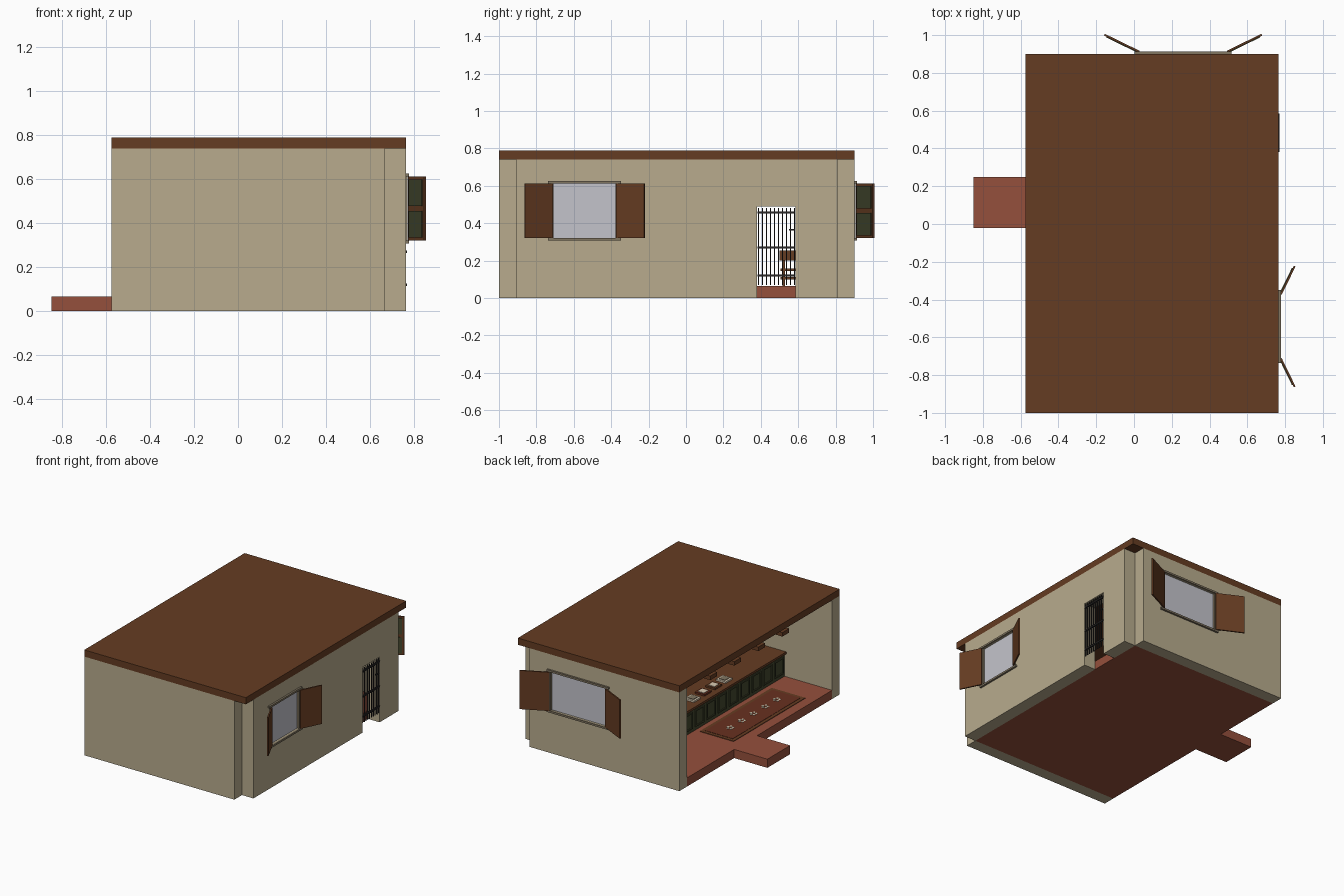
import bpy, bmesh, math
from mathutils import Matrix, Vector

if "Cube" in bpy.data.objects:
    bpy.data.objects.remove(bpy.data.objects["Cube"], do_unlink=True)


def material(name, r, g, b):
    m = bpy.data.materials.new(name)
    m.use_nodes = True
    m.diffuse_color = (r, g, b, 1)
    bsdf = next(n for n in m.node_tree.nodes if n.type == "BSDF_PRINCIPLED")
    bsdf.inputs["Base Color"].default_value = (r, g, b, 1)
    bsdf.inputs["Roughness"].default_value = 0.8
    return m


PLASTER = material("beige plaster", 0.48, 0.41, 0.27)
WOOD = material("brown wood", 0.13, 0.045, 0.016)
CLAY = material("terracotta", 0.30, 0.08, 0.045)
GREEN = material("olive green", 0.055, 0.062, 0.026)
GLASS = material("pale glass", 0.55, 0.55, 0.60)
STONE = material("grey stone", 0.22, 0.18, 0.12)
IRON = material("black iron", 0.02, 0.018, 0.018)
CREAM = material("cream", 0.70, 0.60, 0.45)
RUG = material("rust red", 0.14, 0.03, 0.014)


def finish(name, bm, mat):
    mesh = bpy.data.meshes.new(name)
    bm.to_mesh(mesh)
    bm.free()
    mesh.materials.append(mat)
    ob = bpy.data.objects.new(name, mesh)
    bpy.context.collection.objects.link(ob)
    return ob


def boxes(name, mat, parts, frame=Matrix()):
    """One object from (low corner, high corner) pairs."""
    bm = bmesh.new()
    for lo, hi in parts:
        lo, hi = Vector(lo), Vector(hi)
        place = Matrix.Translation((lo + hi) / 2) @ Matrix.Diagonal((*(hi - lo), 1))
        bmesh.ops.create_cube(bm, size=1, matrix=frame @ place)
    return finish(name, bm, mat)


def box(name, mat, lo, hi, frame=Matrix()):
    return boxes(name, mat, [(lo, hi)], frame)


def cut(wall, lo, hi):
    cutter = box("cutter", PLASTER, lo, hi)
    mod = wall.modifiers.new("opening", "BOOLEAN")
    mod.operation, mod.object, mod.solver = "DIFFERENCE", cutter, "EXACT"
    bpy.context.view_layer.objects.active = wall
    bpy.ops.object.modifier_apply(modifier=mod.name)
    bpy.data.objects.remove(cutter, do_unlink=True)


# Shell: walls on three sides, the -x side stays open
OPEN, SIDE_IN, SIDE = -0.575, 0.67, 0.765
FRONT, FRONT_IN, BACK_IN, BACK = -1.0, -0.91, 0.81, 0.9
FLOOR, EAVE = 0.065, 0.74
box("front_wall", PLASTER, (OPEN, FRONT, 0), (SIDE_IN, FRONT_IN, EAVE))
back_wall = box("back_wall", PLASTER, (OPEN, BACK_IN, 0), (SIDE_IN, BACK, EAVE))
side_wall = box("side_wall", PLASTER, (SIDE_IN, FRONT_IN, 0), (SIDE, BACK_IN, EAVE))
box("roof", WOOD, (OPEN, FRONT, EAVE), (SIDE, BACK, 0.79))
box("floor", CLAY, (OPEN, FRONT_IN, 0), (SIDE_IN, BACK_IN, FLOOR))
box("entrance_step", CLAY, (-0.85, -0.02, 0), (OPEN, 0.25, FLOOR))

# Openings
W_LOW, W_TOP = 0.322, 0.612
cut(side_wall, (0.6, -0.715, W_LOW), (0.8, -0.37, W_TOP))
cut(side_wall, (0.6, 0.38, -0.1), (0.8, 0.585, 0.49))
cut(back_wall, (0.03, 0.75, W_LOW), (0.49, 1, W_TOP))


def window(name, frame, half, leaf):
    """Local axes: x along the wall, y outward, origin on the wall face."""
    edge = half + 0.022
    box(name + "_pane", GLASS, (-half, -0.03, W_LOW), (half, -0.01, W_TOP), frame)
    boxes(name + "_frame", STONE, [
        ((-edge, -0.03, W_LOW - 0.014), (edge, 0.014, W_LOW)),
        ((-edge, -0.03, W_TOP), (edge, 0.014, W_TOP + 0.014)),
        ((-half - 0.006, -0.03, W_LOW), (-half + 0.006, 0.006, W_TOP)),
        ((half - 0.006, -0.03, W_LOW), (half + 0.006, 0.006, W_TOP))], frame)
    for s, side in ((-1, "a"), (1, "b")):
        hinge = frame @ Matrix.Translation((s * half, 0.008, 0))
        hinge = hinge @ Matrix.Rotation(s * math.radians(26), 4, "Z")

        def span(a, b, y0, y1, z0, z1):
            xs = sorted((s * a, s * b))
            return (xs[0], y0, z0), (xs[1], y1, z1)

        mid = (W_LOW + W_TOP) / 2
        box(name + "_shutter_" + side, WOOD, *span(0, leaf, 0, 0.01, W_LOW, W_TOP), hinge)
        boxes(name + "_shutter_panels_" + side, GREEN, [
            span(0.015, leaf - 0.015, -0.004, 0.001, z0, z1)
            for z0, z1 in ((W_LOW + 0.013, mid - 0.012), (mid + 0.012, W_TOP - 0.013))], hinge)


window("side_window", Matrix.Translation((SIDE, -0.5425, 0)) @ Matrix.Rotation(-math.pi / 2, 4, "Z"),
       0.172, 0.167)
window("back_window", Matrix.Translation((0.26, BACK, 0)), 0.235, 0.205)

# Iron gate in the doorway
bars = [((0.758, y - 0.003, 0.07), (0.764, y + 0.003, 0.482))
        for y in (0.387 + i * 0.0214 for i in range(10))]
bars += [((0.756, 0.381, z - 0.006), (0.769, 0.584, z + 0.006)) for z in (0.12, 0.27, 0.457)]
bars.append(((0.754, 0.55, 0.362), (0.766, 0.584, 0.369)))
boxes("door_gate", IRON, bars)

# Long counter with panelled front
C_X, C_END = -0.18, 0.3
box("counter_body", GREEN, (C_X, FRONT_IN, FLOOR), (0.06, C_END, 0.235))
box("counter_top", WOOD, (C_X - 0.015, FRONT_IN, 0.235), (0.08, C_END + 0.015, 0.252))
count = 9
pitch = (C_END - FRONT_IN) / count
trim = []
for i in range(count):
    y0, y1 = FRONT_IN + i * pitch + 0.015, FRONT_IN + (i + 1) * pitch - 0.015
    trim += [((C_X - 0.006, y0, 0.09), (C_X, y0 + 0.01, 0.215)),
             ((C_X - 0.006, y1 - 0.01, 0.09), (C_X, y1, 0.215)),
             ((C_X - 0.006, y0, 0.205), (C_X, y1, 0.215)),
             ((C_X - 0.006, y0, 0.09), (C_X, y1, 0.1))]
boxes("counter_panels", GREEN, trim)

# Trays and plates on the counter
for i, mat in enumerate((CREAM, RUG, WOOD, CREAM)):
    y = 0.08 - i * 0.125
    box(f"tray_{i}", mat, (-0.15, y - 0.04, 0.252), (-0.07, y + 0.04, 0.264))
    box(f"tray_inset_{i}", CREAM if mat != CREAM else STONE,
        (-0.135, y - 0.025, 0.264), (-0.085, y + 0.025, 0.268))

# Pendant lamps above the counter
for i in range(4):
    y = -0.84 + i * 0.285
    boxes(f"pendant_lamp_{i}", WOOD, [
        ((-0.24, y - 0.04, 0.42), (-0.16, y + 0.04, 0.45)),
        ((-0.204, y - 0.004, 0.45), (-0.196, y + 0.004, EAVE))])

# Rug with border and a row of flowers
box("rug", WOOD, (-0.5, -0.7, FLOOR), (-0.22, 0.15, 0.069))
box("rug_field", RUG, (-0.475, -0.675, 0.069), (-0.245, 0.125, 0.071))
bm = bmesh.new()
for i in range(5):
    for k in range(5):
        a = k * math.tau / 5
        at = (-0.36 + 0.019 * math.cos(a), -0.56 + i * 0.1375 + 0.019 * math.sin(a), 0.072)
        bmesh.ops.create_cone(bm, cap_ends=True, segments=8, radius1=0.01, radius2=0.01,
                              depth=0.003, matrix=Matrix.Translation(at))
finish("rug_flowers", bm, CREAM)

# Stool beside the door
stool = [((0.2, 0.5, 0.2), (0.36, 0.66, 0.255))]
for x in (0.21, 0.335):
    stool += [((x, y, FLOOR), (x + 0.015, y + 0.015, 0.2)) for y in (0.515, 0.63)]
    stool += [((x, 0.505, z), (x + 0.012, 0.655, z + 0.013)) for z in (0.1, 0.145)]
boxes("stool", WOOD, stool)
